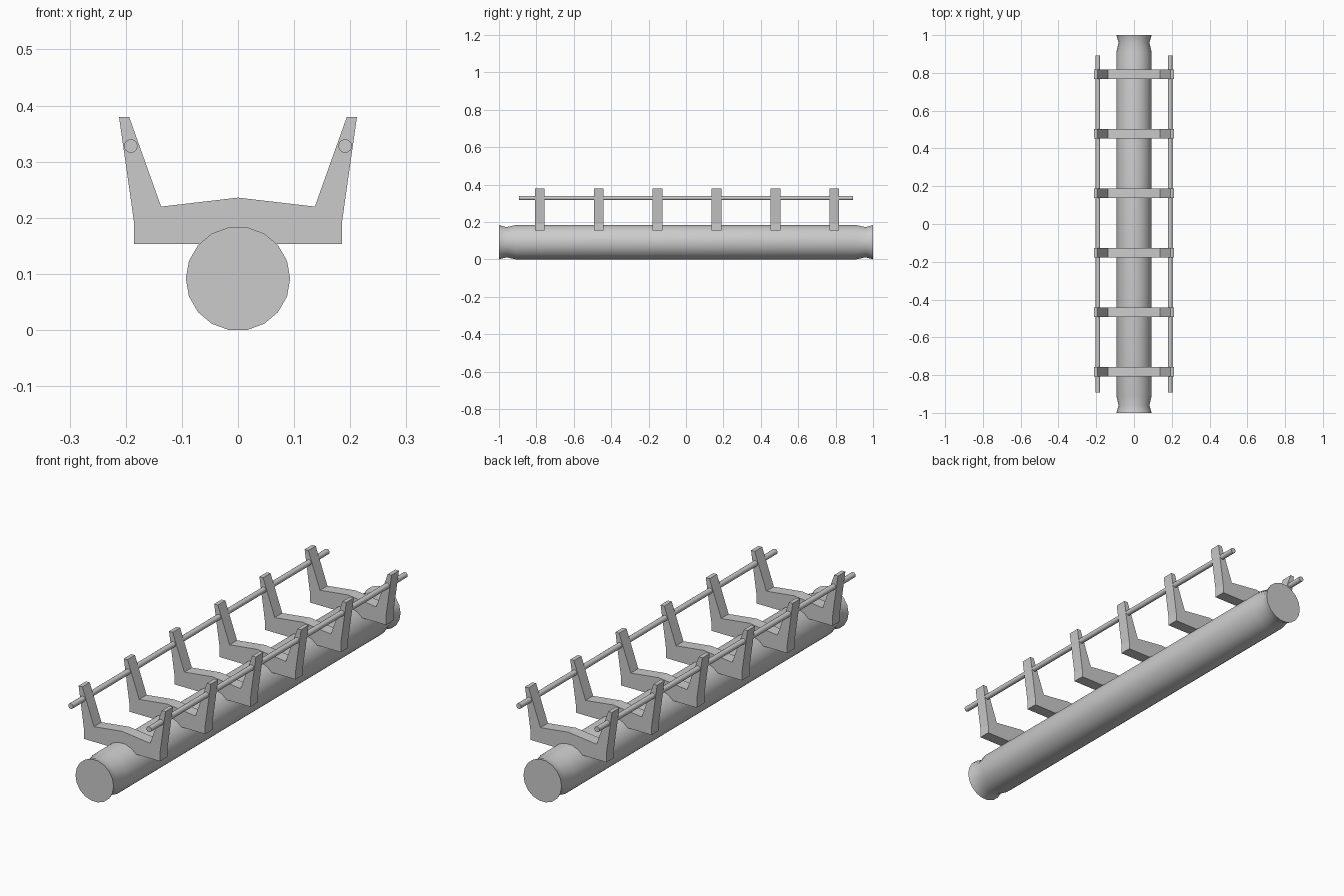
import bpy, bmesh, math

if "Cube" in bpy.data.objects:
    bpy.data.objects.remove(bpy.data.objects["Cube"])


def make_object(name, bm, smooth):
    bmesh.ops.recalc_face_normals(bm, faces=bm.faces[:])
    mesh = bpy.data.meshes.new(name)
    bm.to_mesh(mesh)
    bm.free()
    obj = bpy.data.objects.new(name, mesh)
    bpy.context.collection.objects.link(obj)
    if smooth:
        bpy.ops.object.select_all(action='DESELECT')
        obj.select_set(True)
        bpy.context.view_layer.objects.active = obj
        bpy.ops.object.shade_smooth_by_angle(angle=math.radians(35))
    return obj


def lathe_y(name, profile, sides, x, z):
    """Closed round bar along y from (y, radius) pairs."""
    bm = bmesh.new()
    rings = []
    for y, r in profile:
        angles = [2 * math.pi * i / sides for i in range(sides)]
        rings.append([bm.verts.new((x + r * math.cos(a), y, z + r * math.sin(a)))
                      for a in angles])
    for a, b in zip(rings, rings[1:]):
        for i in range(sides):
            j = (i + 1) % sides
            bm.faces.new((a[i], a[j], b[j], b[i]))
    bm.faces.new(rings[0])
    bm.faces.new(rings[-1])
    return make_object(name, bm, True)


def extrude_y(name, points, y, depth):
    """Flat plate from an (x, z) outline."""
    bm = bmesh.new()
    face = bm.faces.new([bm.verts.new((px, y - depth / 2, pz)) for px, pz in points])
    out = bmesh.ops.extrude_face_region(bm, geom=[face], use_keep_orig=True)
    verts = [v for v in out['geom'] if isinstance(v, bmesh.types.BMVert)]
    bmesh.ops.translate(bm, verts=verts, vec=(0, depth, 0))
    return make_object(name, bm, False)


# Main tube with a shallow neck behind each end rim
half = [(1.0, 0.093), (0.96, 0.082), (0.91, 0.093)]
lathe_y("main_tube", [(-y, r) for y, r in half] + half[::-1], 18, 0, 0.0916)

# Cradle brackets
left = [(-0.185, 0.153), (-0.185, 0.19), (-0.212, 0.38), (-0.194, 0.38), (-0.137, 0.22)]
outline = left + [(0, 0.236)] + [(-x, z) for x, z in reversed(left)]
for i in range(6):
    extrude_y(f"cradle_bracket_{i + 1}", outline, -0.782 + 0.315 * i, 0.052)

# Side rails threaded through the bracket arms
for name, side in (("left_rail", -1), ("right_rail", 1)):
    lathe_y(name, [(-0.893, 0.012), (0.893, 0.012)], 16, side * 0.191, 0.328)
